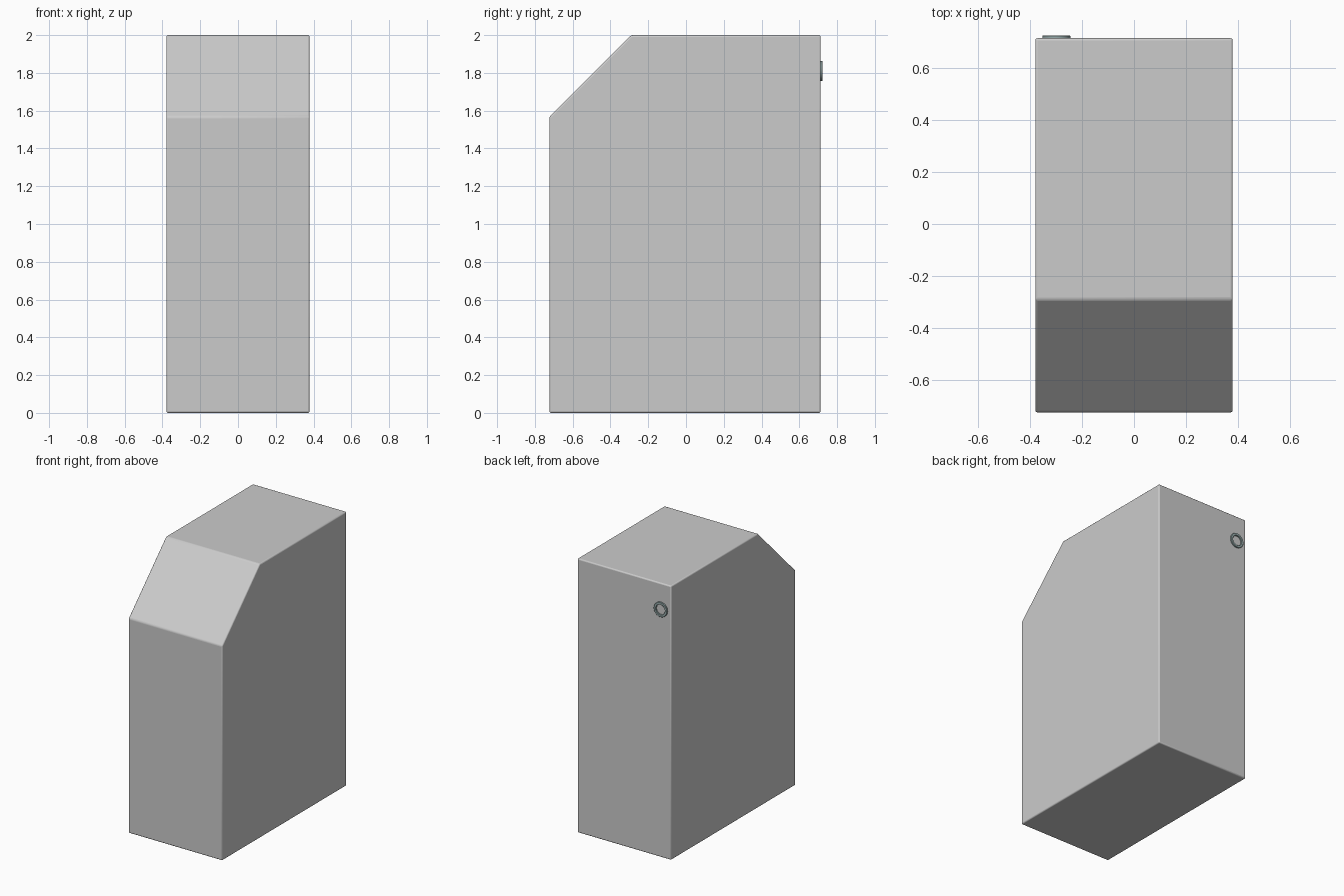
import bpy, bmesh, math
from mathutils import Matrix

if "Cube" in bpy.data.objects:
    bpy.data.objects.remove(bpy.data.objects["Cube"])


def make_object(name, bm):
    bmesh.ops.recalc_face_normals(bm, faces=bm.faces)
    mesh = bpy.data.meshes.new(name)
    bm.to_mesh(mesh)
    bm.free()
    obj = bpy.data.objects.new(name, mesh)
    bpy.context.collection.objects.link(obj)
    bpy.ops.object.select_all(action='DESELECT')
    obj.select_set(True)
    bpy.context.view_layer.objects.active = obj
    return obj


# Cabinet: side profile (y, z) with sloped front, extruded across x
HALF_W = 0.379
profile = [(-0.723, 0), (0.713, 0), (0.713, 2), (-0.29, 2), (-0.723, 1.567)]
bm = bmesh.new()
side = bm.faces.new([bm.verts.new((-HALF_W, y, z)) for y, z in profile])
ext = bmesh.ops.extrude_face_region(bm, geom=[side])
moved = [v for v in ext["geom"] if isinstance(v, bmesh.types.BMVert)]
bmesh.ops.translate(bm, verts=moved, vec=(2 * HALF_W, 0, 0))
cabinet = make_object("cabinet_body", bm)
bevel = cabinet.modifiers.new("rounded_edges", 'BEVEL')
bevel.width = 0.009
bevel.segments = 3
bevel.limit_method = 'ANGLE'
bpy.ops.object.shade_smooth_by_angle(angle=math.radians(35))

# Cable port ring on the back: small cross-section (radius, y) spun around y
section = [(0.036, 0.708), (0.036, 0.721), (0.038, 0.723),
           (0.052, 0.723), (0.054, 0.721), (0.054, 0.708)]
bm = bmesh.new()
loop = [bm.verts.new((r, y, 0)) for r, y in section]
edges = [bm.edges.new((loop[i], loop[(i + 1) % len(loop)])) for i in range(len(loop))]
bmesh.ops.spin(bm, geom=loop + edges, cent=(0, 0, 0), axis=(0, 1, 0),
               angle=math.tau, steps=32, use_duplicate=False)
bmesh.ops.remove_doubles(bm, verts=bm.verts, dist=1e-4)
bmesh.ops.transform(bm, matrix=Matrix.Translation((-0.298, 0, 1.81)), verts=bm.verts)
ring = make_object("back_port_ring", bm)
mat = bpy.data.materials.new("port_metal")
mat.diffuse_color = (0.3, 0.4, 0.4, 1)
mat.use_nodes = True
mat.node_tree.nodes["Principled BSDF"].inputs["Base Color"].default_value = mat.diffuse_color
ring.data.materials.append(mat)
bpy.ops.object.shade_smooth_by_angle(angle=math.radians(35))
